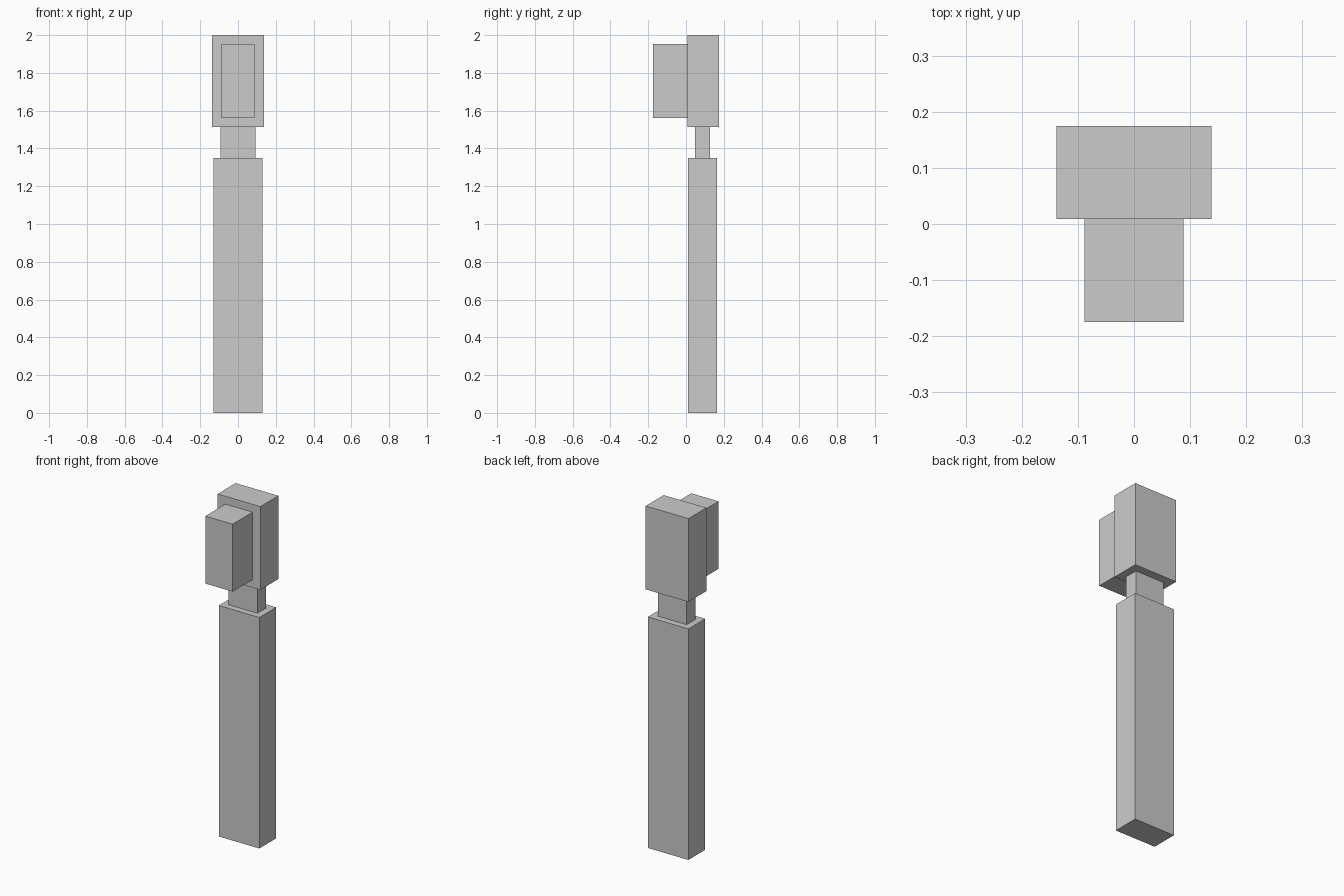
import bpy

if "Cube" in bpy.data.objects:
    bpy.data.objects.remove(bpy.data.objects["Cube"])


def box(name, half_width, y_range, z_range):
    """Box centred on x = 0, spanning the given y and z ranges."""
    (y0, y1), (z0, z1) = y_range, z_range
    bpy.ops.mesh.primitive_cube_add(size=1, location=(0, (y0 + y1) / 2, (z0 + z1) / 2))
    obj = bpy.context.object
    obj.name = name
    obj.scale = (2 * half_width, y1 - y0, z1 - z0)
    bpy.ops.object.transform_apply(location=False, rotation=False, scale=True)
    return obj


# Long grip standing on the ground
box("handle", 0.131, (0.01, 0.165), (0, 1.35))
# Thin connector between grip and head
box("neck", 0.093, (0.047, 0.127), (1.35, 1.513))
# Wide head
box("head", 0.138, (0.009, 0.175), (1.513, 2.0))
# Block projecting from the front of the head
box("front_block", 0.088, (-0.175, 0.009), (1.56, 1.954))
